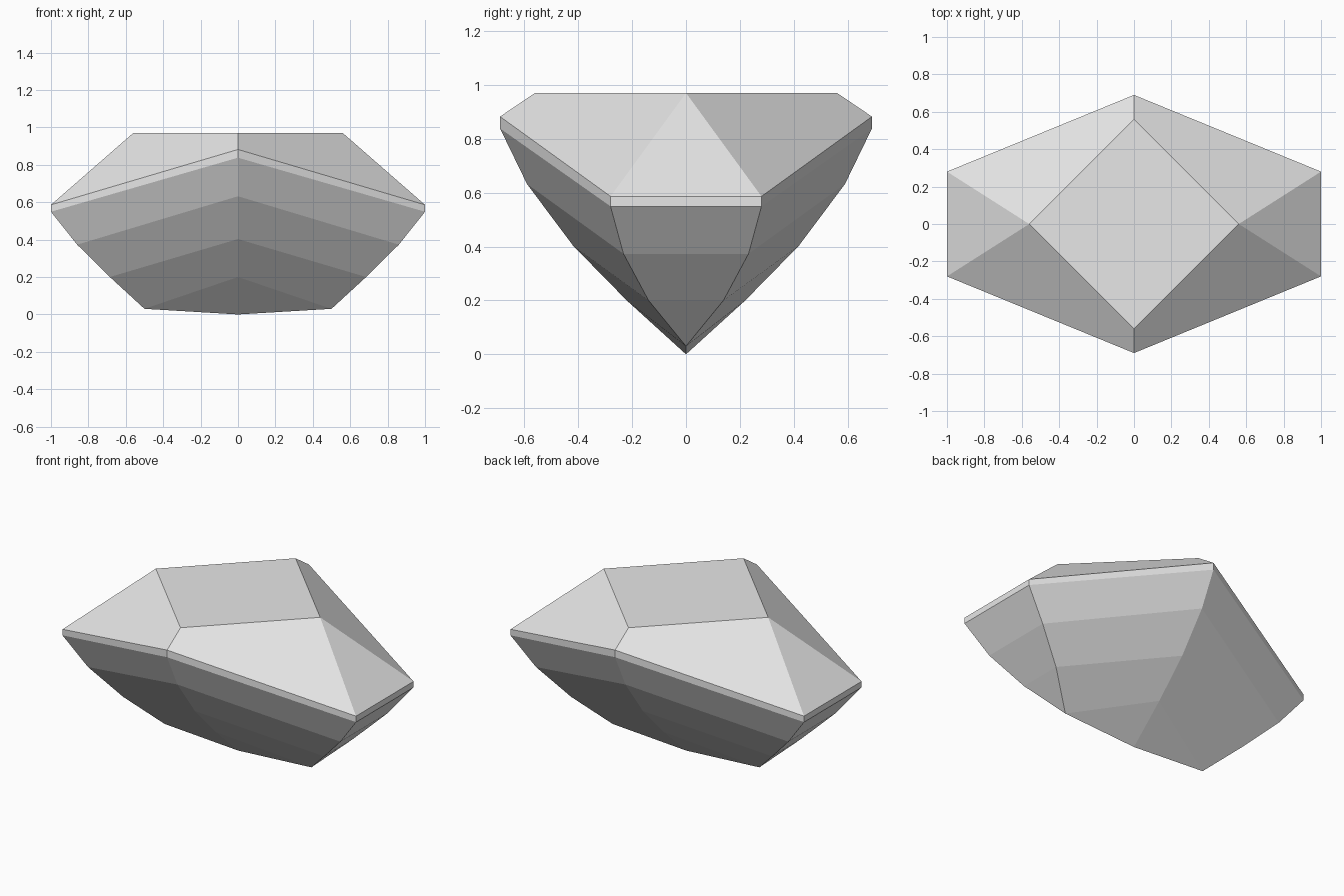
import bpy
import bmesh

cube = bpy.data.objects.get("Cube")
if cube:
    bpy.data.objects.remove(cube, do_unlink=True)

# Stone colour
stone = bpy.data.materials.new("pale_grey_stone")
stone.use_nodes = True
colour = (0.8, 0.8, 0.8, 1)
stone.diffuse_color = colour
stone.node_tree.nodes["Principled BSDF"].inputs["Base Color"].default_value = colour

bm = bmesh.new()


def ring(side, corner):
    """Six-sided ring: a long-side point and an end corner, mirrored both ways."""
    (sy, sz), (cx, cy, cz) = side, corner
    points = [(cx, -cy, cz), (cx, cy, cz), (0, sy, sz),
              (-cx, cy, cz), (-cx, -cy, cz), (0, -sy, sz)]
    return [bm.verts.new(p) for p in points]


def bridge(upper, lower):
    for i in range(6):
        j = (i + 1) % 6
        bm.faces.new((upper[i], lower[i], lower[j], upper[j]))


# Rings from the table down to the keel: table, girdle pair, stepped pavilion
rings = [
    ring((0.56, 0.97), (0.56, 0, 0.97)),
    ring((0.69, 0.882), (1, 0.28, 0.586)),
    ring((0.69, 0.838), (1, 0.28, 0.549)),
    ring((0.59, 0.632), (0.86, 0.232, 0.373)),
    ring((0.419, 0.403), (0.685, 0.139, 0.2)),
    ring((0.22, 0.2), (0.5, 0, 0.03)),
]
for upper, lower in zip(rings, rings[1:]):
    bridge(upper, lower)

# Flat table on top
bm.faces.new(rings[0])

# Lowest facets closing on the keel point
tip = bm.verts.new((0, 0, 0))
last = rings[-1]
for i in range(6):
    bm.faces.new((last[i], tip, last[(i + 1) % 6]))

# Merge the paired points where the ends narrow to one corner
bmesh.ops.remove_doubles(bm, verts=bm.verts[:], dist=0.0005)
bmesh.ops.dissolve_degenerate(bm, edges=bm.edges[:], dist=0.0005)
bmesh.ops.recalc_face_normals(bm, faces=bm.faces[:])

mesh = bpy.data.meshes.new("cut_gemstone")
bm.to_mesh(mesh)
bm.free()
mesh.materials.append(stone)
gem = bpy.data.objects.new("cut_gemstone", mesh)
bpy.context.collection.objects.link(gem)
